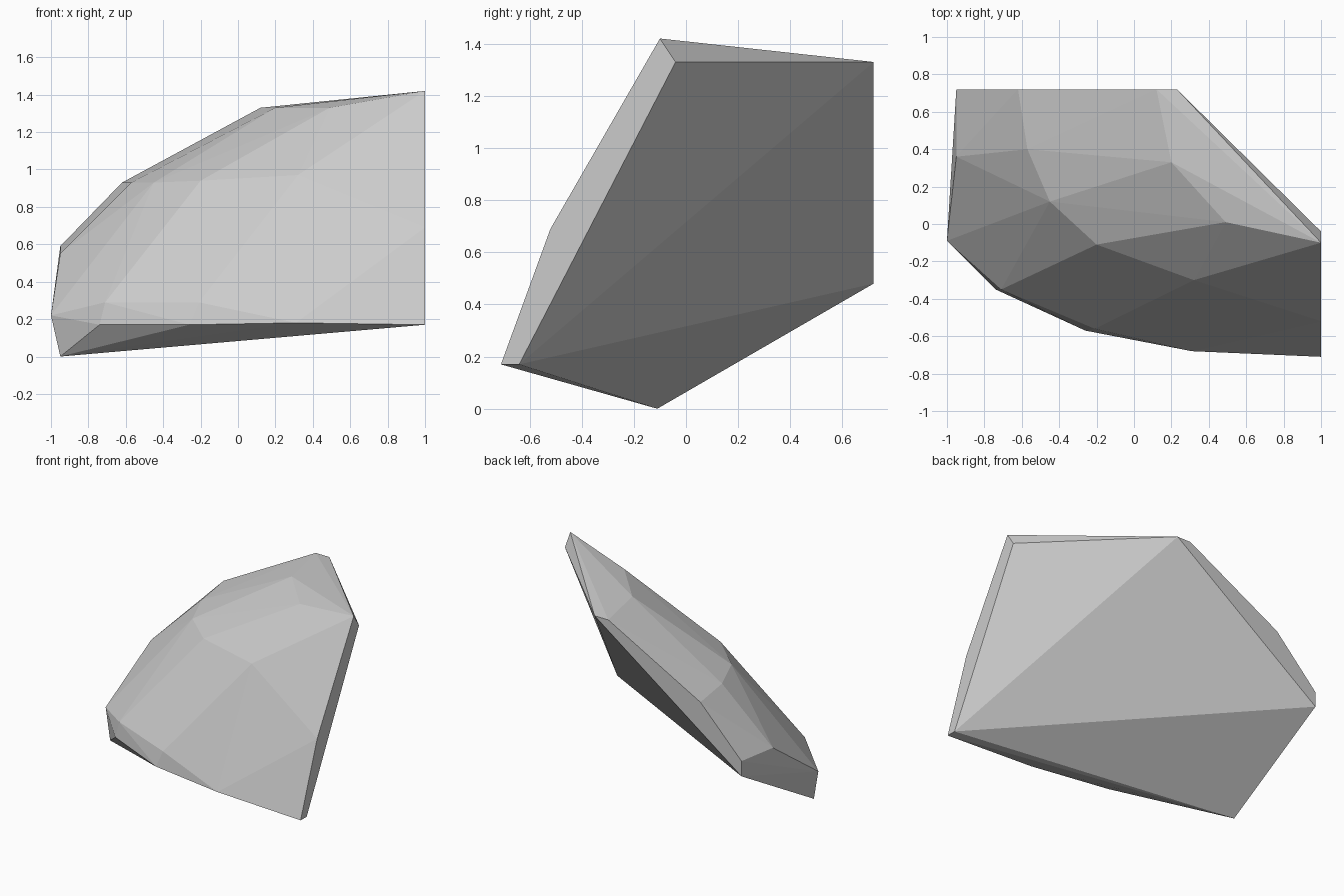
import bpy
import bmesh

# Remove the default cube
default_cube = bpy.data.objects.get("Cube")
if default_cube:
    bpy.data.objects.remove(default_cube, do_unlink=True)


def make_material(name, colour):
    material = bpy.data.materials.new(name)
    material.use_nodes = True
    material.diffuse_color = colour
    shader = material.node_tree.nodes["Principled BSDF"]
    shader.inputs["Base Color"].default_value = colour
    return material


def convex_stone(name, corner_groups, material):
    """Wrap a faceted convex skin around the given corner groups."""
    bm = bmesh.new()
    for corners in corner_groups.values():
        for corner in corners:
            bm.verts.new(corner)
    hull = bmesh.ops.convex_hull(bm, input=bm.verts)
    unused = {g for key in ("geom_interior", "geom_unused") for g in hull[key]
              if isinstance(g, bmesh.types.BMVert)}
    bmesh.ops.delete(bm, geom=list(unused), context="VERTS")
    bmesh.ops.recalc_face_normals(bm, faces=bm.faces)
    for face in bm.faces:
        face.smooth = False
    mesh = bpy.data.meshes.new(name)
    bm.to_mesh(mesh)
    bm.free()
    mesh.materials.append(material)
    stone = bpy.data.objects.new(name, mesh)
    bpy.context.collection.objects.link(stone)
    return stone


# Corners of the shard, grouped by where they lie on the broken stone
corner_groups = {
    # flat broken end on the left
    "left_end": [(1, -.1, 1.42), (1, -.04, 1.33), (1, -.64, .17),
                 (1, -.71, .17), (1, -.52, .69)],
    # flat broken back
    "back": [(.23, .72, 1.33), (.12, .72, 1.33), (-.62, .72, .93),
             (-.95, .72, .59), (-.95, .72, .48)],
    # rounded outer skin, from the crest downwards
    "crest": [(.2, .33, 1.33), (.49, .01, 1.33)],
    "shoulder": [(-.57, .4, .93), (-.45, .12, .93), (-.2, -.11, .94),
                 (.32, -.3, .97)],
    "right_end": [(-.95, .36, .55), (-1, -.09, .22)],
    "front_skirt": [(-.71, -.35, .29), (-.21, -.56, .29)],
    # lower rim and lowest point
    "rim": [(-.74, -.35, .17), (-.26, -.57, .17), (.31, -.68, .18),
            (-.95, -.11, 0)],
}

stone_grey = make_material("stone grey", (.6, .6, .6, 1))
convex_stone("rock_shard", corner_groups, stone_grey)
